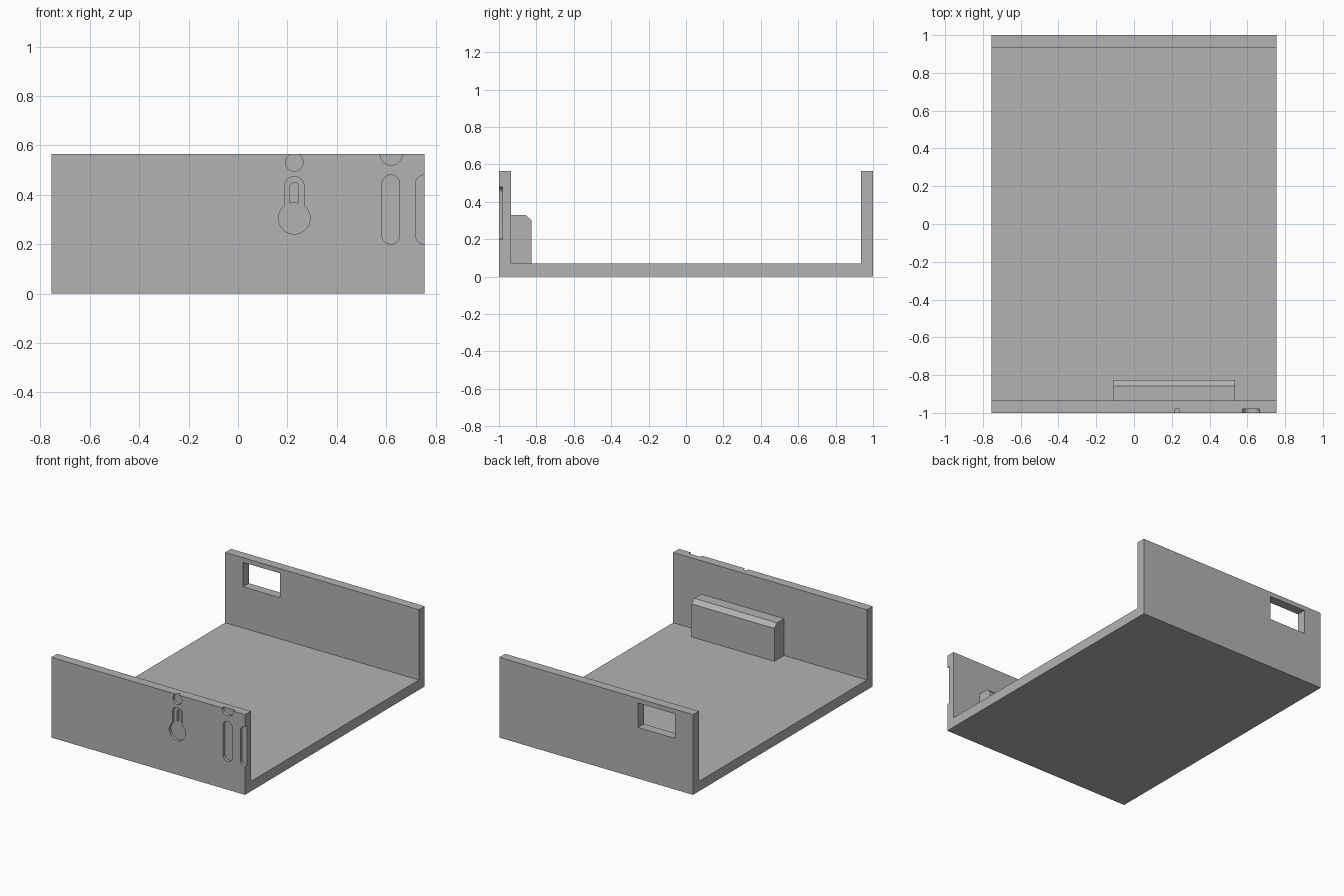
import bpy, bmesh
from math import sin, cos, radians, asin, degrees
from mathutils import Vector

if "Cube" in bpy.data.objects:
    bpy.data.objects.remove(bpy.data.objects["Cube"])

HALF_W, HEIGHT, WALL, FLOOR = 0.755, 0.565, 0.065, 0.07
FRONT, DEPTH = -1.0, 0.02

grey = bpy.data.materials.new("plain_grey")
grey.use_nodes = True
colour = (0.45, 0.45, 0.45, 1)
grey.diffuse_color = colour
grey.node_tree.nodes["Principled BSDF"].inputs["Base Color"].default_value = colour


def prism(name, outline, offset):
    """Extrude a closed 3D outline along an offset."""
    bm = bmesh.new()
    face = bm.faces.new([bm.verts.new(p) for p in outline])
    new = bmesh.ops.extrude_face_region(bm, geom=[face])["geom"]
    bmesh.ops.translate(bm, vec=Vector(offset),
                        verts=[v for v in new if isinstance(v, bmesh.types.BMVert)])
    bmesh.ops.recalc_face_normals(bm, faces=bm.faces)
    mesh = bpy.data.meshes.new(name)
    bm.to_mesh(mesh)
    bm.free()
    mesh.materials.append(grey)
    ob = bpy.data.objects.new(name, mesh)
    bpy.context.collection.objects.link(ob)
    return ob


def side_profile(name, points, x0, x1):
    return prism(name, [(x0, y, z) for y, z in points], (x1 - x0, 0, 0))


def arc(x, z, r, start, end, steps=24):
    angles = [radians(start + (end - start) * i / steps) for i in range(steps + 1)]
    return [(x + r * cos(a), z + r * sin(a)) for a in angles]


def slot(x, low, high, r):
    return arc(x, high - r, r, 0, 180) + arc(x, low + r, r, 180, 360)


def cut(target, outline, y0, y1):
    """Cut an outline, given in x and z, out of the target from y0 to y1."""
    cutter = prism("cutter", [(x, y0, z) for x, z in outline], (0, y1 - y0, 0))
    cutter.hide_render = True
    mod = target.modifiers.new("cut", 'BOOLEAN')
    mod.operation, mod.solver, mod.object = 'DIFFERENCE', 'EXACT', cutter
    bpy.context.view_layer.objects.active = target
    bpy.ops.object.modifier_apply(modifier=mod.name)
    bpy.data.objects.remove(cutter)


# Tray: floor with front and back walls, open at both sides
inner = 1 - WALL
tray = side_profile("tray", [(-1, 0), (1, 0), (1, HEIGHT), (inner, HEIGHT), (inner, FLOOR),
                             (-inner, FLOOR), (-inner, HEIGHT), (-1, HEIGHT)], -HALF_W, HALF_W)

# Window through the back wall
cut(tray, [(-0.615, 0.36), (-0.327, 0.36), (-0.327, 0.532), (-0.615, 0.532)], 0.85, 1.1)

# Shallow pockets in the front wall
key_x, key_z, key_r, neck_r = 0.228, 0.305, 0.064, 0.04
neck = degrees(asin(neck_r / key_r))
keyhole = (arc(key_x, 0.433, neck_r, 0, 180)
           + arc(key_x, key_z, key_r, 90 + neck, 450 - neck, 40))
pockets = [
    keyhole,
    arc(key_x, 0.531, 0.036, 0, 345, 23),
    arc(0.62, HEIGHT, 0.045, 0, 345, 23),
    slot(0.619, 0.2, 0.48, 0.036),
    slot(HALF_W, 0.2, 0.48, 0.036),
]
for outline in pockets:
    cut(tray, outline, FRONT - 0.1, FRONT + DEPTH)

# Deeper groove in the keyhole neck, ending at the round part
half = 0.017
lean = degrees(asin(half / key_r))
groove = (arc(key_x, 0.45 - half, half, 0, 180, 12)
          + arc(key_x, key_z, key_r, 90 + lean, 90 - lean, 6))
cut(tray, groove, FRONT - 0.1, FRONT + 2 * DEPTH)

# Block with a chamfered edge behind the front wall
block = side_profile("inner_block", [(-inner, FLOOR), (-0.827, FLOOR), (-0.827, 0.302),
                                     (-0.857, 0.33), (-inner, 0.33)], -0.11, 0.535)

# Smooth the rounded pocket walls, keep all corners sharp
bpy.ops.object.select_all(action='DESELECT')
tray.select_set(True)
bpy.context.view_layer.objects.active = tray
bpy.ops.object.shade_smooth_by_angle(angle=radians(30))
